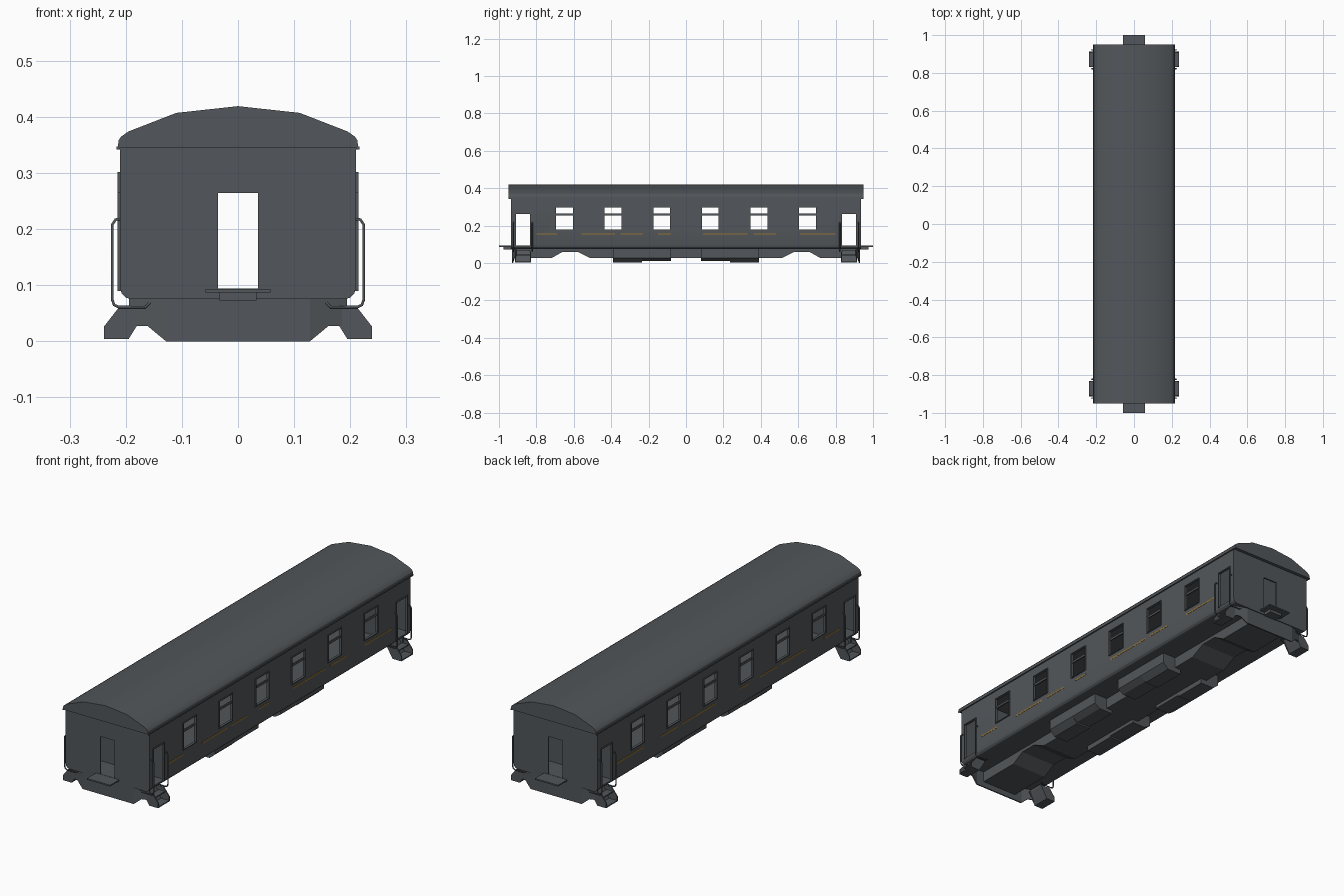
import bpy, bmesh, math

if "Cube" in bpy.data.objects:
    bpy.data.objects.remove(bpy.data.objects["Cube"])

def material(name, rgb):
    m = bpy.data.materials.new(name)
    m.diffuse_color = (*rgb, 1)
    m.use_nodes = True
    m.node_tree.nodes["Principled BSDF"].inputs["Base Color"].default_value = m.diffuse_color
    return m

GREY = material("slate grey", (0.085, 0.094, 0.103))
GOLD = material("dull gold", (0.30, 0.17, 0.035))

def finish(name, bm, mat=GREY):
    bmesh.ops.recalc_face_normals(bm, faces=bm.faces[:])
    me = bpy.data.meshes.new(name)
    bm.to_mesh(me)
    bm.free()
    me.materials.append(mat)
    ob = bpy.data.objects.new(name, me)
    bpy.context.collection.objects.link(ob)
    return ob

def add_box(bm, x0, x1, y0, y1, z0, z1):
    r = bmesh.ops.create_cube(bm, size=1)
    for v in r["verts"]:
        v.co = ((x0 + x1) / 2 + v.co.x * (x1 - x0),
                (y0 + y1) / 2 + v.co.y * (y1 - y0),
                (z0 + z1) / 2 + v.co.z * (z1 - z0))

def boxes(name, items, mat=GREY):
    bm = bmesh.new()
    for b in items:
        add_box(bm, *b)
    return finish(name, bm, mat)

def add_prism(bm, pts, a, b, axis):
    """Extrude a profile along y (points are x,z) or x (points are y,z)."""
    place = (lambda p, t: (p[0], t, p[1])) if axis == "y" else (lambda p, t: (t, p[0], p[1]))
    lo = [bm.verts.new(place(p, a)) for p in pts]
    hi = [bm.verts.new(place(p, b)) for p in pts]
    bm.faces.new(lo)
    bm.faces.new(hi[::-1])
    for i in range(len(pts)):
        j = (i + 1) % len(pts)
        bm.faces.new((lo[i], lo[j], hi[j], hi[i]))

def prism(name, pts, a, b, axis="y"):
    bm = bmesh.new()
    add_prism(bm, pts, a, b, axis)
    return finish(name, bm)

def activate(ob):
    bpy.ops.object.select_all(action="DESELECT")
    ob.select_set(True)
    bpy.context.view_layer.objects.active = ob

def smooth(ob):
    activate(ob)
    bpy.ops.object.shade_smooth_by_angle(angle=math.radians(30))

def cut(ob, cutter):
    cutter.hide_render = True
    m = ob.modifiers.new("cut", "BOOLEAN")
    m.operation, m.solver, m.object = "DIFFERENCE", "EXACT", cutter
    activate(ob)
    bpy.ops.object.modifier_apply(modifier=m.name)
    bpy.data.objects.remove(cutter)

WINDOWS = [-0.65, -0.39, -0.13, 0.13, 0.39, 0.65]
DOORS = [-0.872, 0.872]

# body shell with rounded lower edges and cut openings
half = [(0.21, 0.35)] + [(0.19 + 0.02 * math.cos(a), 0.095 - 0.02 * math.sin(a))
                         for a in (0, math.pi / 6, math.pi / 3, math.pi / 2)]
body = prism("body_shell", half + [(-x, z) for x, z in reversed(half)], -0.935, 0.935)
cut(body, boxes("inside_cutter", [(-0.203, 0.203, -0.929, 0.929, 0.092, 0.342)]))
cut(body, boxes("side_cutter",
                [(-0.3, 0.3, y - 0.045, y + 0.045, 0.18, 0.298) for y in WINDOWS] +
                [(-0.3, 0.3, y - 0.037, y + 0.037, 0.094, 0.262) for y in DOORS]))
cut(body, boxes("end_cutter", [(-0.036, 0.036, -1.2, 1.2, 0.094, 0.264)]))
smooth(body)

# vestibule partitions, each with a doorway
walls = []
for s in (-1, 1):
    y0, y1 = s * 0.822 - 0.003, s * 0.822 + 0.003
    walls += [(-0.203, -0.036, y0, y1, 0.092, 0.342), (0.036, 0.203, y0, y1, 0.092, 0.342),
              (-0.036, 0.036, y0, y1, 0.264, 0.342)]
boxes("vestibule_partitions", walls)

# arched roof
half = [(0.214, 0.345), (0.213, 0.358), (0.208, 0.365), (0.195, 0.374), (0.11, 0.407)]
roof = prism("roof", half + [(0, 0.419)] + [(-x, z) for x, z in reversed(half)], -0.95, 0.95)
smooth(roof)
boxes("roof_gutters", [(s * 0.2135 - 0.003, s * 0.2135 + 0.003, -0.95, 0.95, 0.342, 0.347)
                       for s in (-1, 1)])

# window frames and cross bars, side door frames
frames, bars, doors = [], [], []
for s in (-1, 1):
    x0, x1 = sorted((s * 0.205, s * 0.2145))
    for y in WINDOWS:
        frames += [(x0, x1, y + e * 0.047 - 0.002, y + e * 0.047 + 0.002, 0.176, 0.302) for e in (-1, 1)]
        frames += [(x0, x1, y - 0.045, y + 0.045, z, z + 0.004) for z in (0.176, 0.298)]
        bars.append((s * 0.206 - 0.003, s * 0.206 + 0.003, y - 0.045, y + 0.045, 0.254, 0.264))
    for y in DOORS:
        doors += [(x0, x1, y + e * 0.039 - 0.002, y + e * 0.039 + 0.002, 0.09, 0.266) for e in (-1, 1)]
        doors.append((x0, x1, y - 0.037, y + 0.037, 0.262, 0.266))
boxes("window_frames", frames)
boxes("window_bars", bars)
boxes("door_frames", doors)

# broken gold waist line
dashes = [(-0.80, -0.69), (-0.56, -0.38), (-0.35, -0.23), (-0.15, -0.08),
          (0.09, 0.33), (0.36, 0.48), (0.61, 0.80)]
boxes("waist_line", [(s * 0.2095 - 0.0015, s * 0.2095 + 0.0015, a, b, 0.152, 0.159)
                     for s in (-1, 1) for a, b in dashes], GOLD)

# end gangway plates and coupler blocks
for s, tag in ((-1, "front"), (1, "back")):
    y0, y1 = sorted((s * 0.93, s * 1.0))
    boxes(tag + "_gangway_plate", [(-0.058, 0.058, y0, y1, 0.087, 0.093)])
    y0, y1 = sorted((s * 0.93, s * 0.975))
    boxes(tag + "_coupler_block", [(-0.033, 0.033, y0, y1, 0.073, 0.088)])

    # bent headstock with slightly angled ends
    bm = bmesh.new()
    pts = [(-0.193, 0.027), (-0.16, 0.027), (-0.128, 0), (0.128, 0), (0.16, 0.027), (0.193, 0.027)]
    rows = []
    for x, z in pts:
        y = s * (0.928 - 0.3 * max(0, abs(x) - 0.128))
        rows.append((bm.verts.new((x, y, z)), bm.verts.new((x, y, 0.08))))
    for p, q in zip(rows, rows[1:]):
        bm.faces.new((p[0], q[0], q[1], p[1]))
    head = finish(tag + "_headstock", bm)
    mod = head.modifiers.new("thickness", "SOLIDIFY")
    mod.thickness, mod.offset = 0.006, 0

# centre sill with wheel clearances, and equipment boxes hung beside it
half = [(0.925, 0.078), (0.925, 0.026), (0.72, 0.026), (0.66, 0.06), (0.58, 0.06), (0.51, 0.026)]
prism("centre_sill", half + [(-y, z) for y, z in reversed(half)], -0.09, 0.09, "x")
chest = [(0.158, 0.078), (0.158, 0.028), (0.13, 0.003), (0.06, 0.003), (0.06, 0.078)]
for s, tag in ((-1, "left"), (1, "right")):
    bm = bmesh.new()
    for e in (-1, 1):
        add_prism(bm, [(s * x, z) for x, z in chest], e * 0.235, e * 0.39, "y")
        add_prism(bm, [(s * x, max(z, 0.01)) for x, z in chest], e * 0.08, e * 0.235, "y")
    finish(tag + "_equipment_boxes", bm)

# entrance steps: two cheeks, treads and a back plate at each door
cheek = [(0.16, 0.062), (0.211, 0.062), (0.239, 0.026),
         (0.239, 0.004), (0.195, 0.004), (0.18, 0.028)]
back = [(0.165, 0.07), (0.165, 0.06), (0.182, 0.028), (0.195, 0.004),
        (0.239, 0.004), (0.239, 0.009), (0.199, 0.009), (0.186, 0.036)]
for s, side in ((-1, "left"), (1, "right")):
    for c, end in zip(DOORS, ("front", "back")):
        bm = bmesh.new()
        for e in (-1, 1):
            add_prism(bm, [(s * x, z) for x, z in cheek], c + e * 0.037, c + e * 0.042, "y")
        add_prism(bm, [(s * x, z) for x, z in back], c - 0.037, c + 0.037, "y")
        x0, x1 = sorted((s * 0.186, s * 0.218))
        add_box(bm, x0, x1, c - 0.037, c + 0.037, 0.040, 0.045)
        finish(f"{side}_{end}_steps", bm)

# bent handrails either side of each entrance
path = [(0.207, 0.218), (0.218, 0.217), (0.224, 0.208), (0.224, 0.074),
        (0.221, 0.065), (0.213, 0.061), (0.165, 0.061), (0.157, 0.069)]
cu = bpy.data.curves.new("handrails", "CURVE")
cu.dimensions, cu.bevel_depth, cu.bevel_resolution = "3D", 0.0028, 1
cu.use_fill_caps = True
for s in (-1, 1):
    for c in DOORS:
        for e in (-1, 1):
            sp = cu.splines.new("POLY")
            sp.points.add(len(path) - 1)
            for p, (x, z) in zip(sp.points, path):
                p.co = (s * x, c + e * 0.05, z, 1)
cu.materials.append(GREY)
rails = bpy.data.objects.new("handrails", cu)
bpy.context.collection.objects.link(rails)
